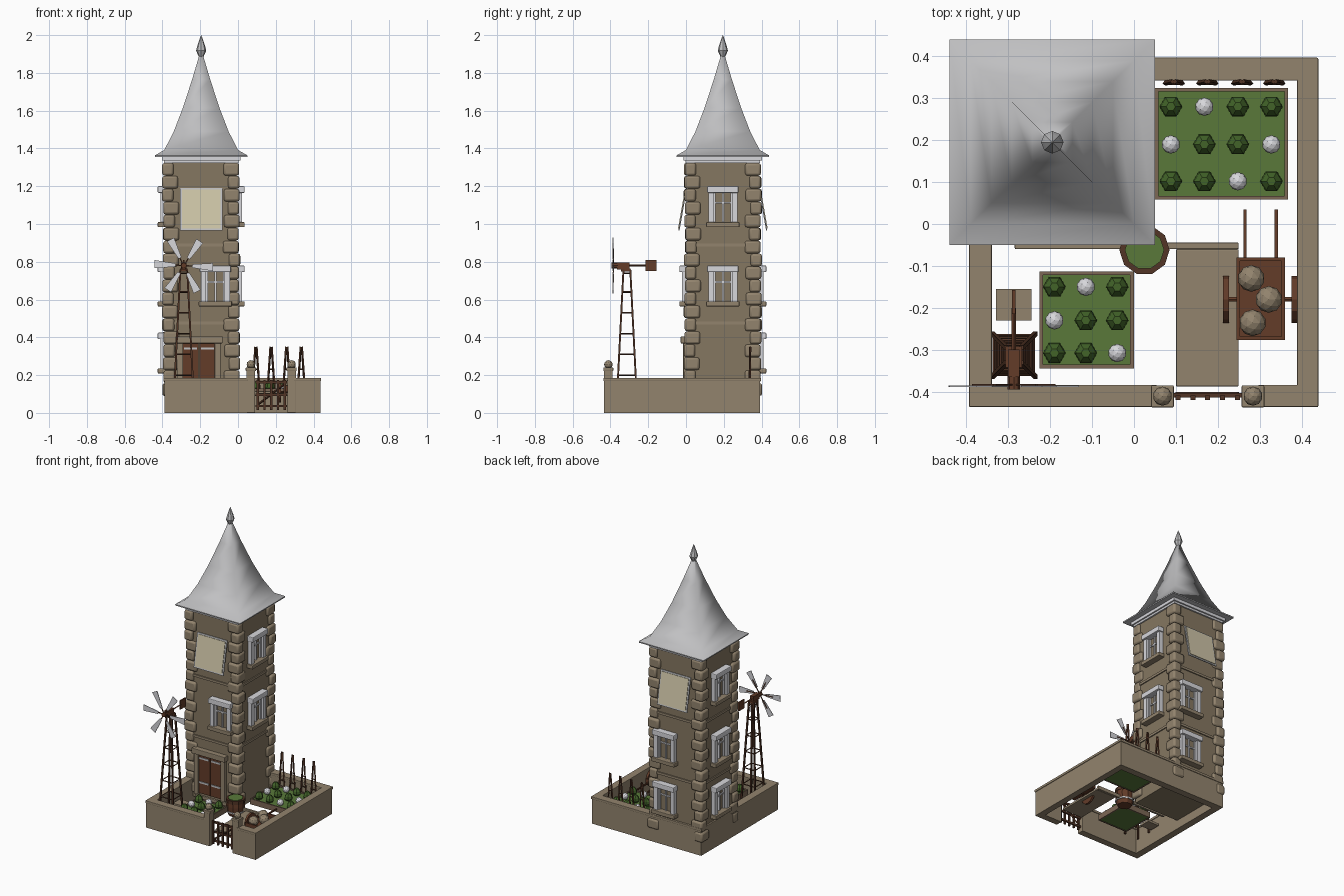
import bpy, bmesh, math, random
from mathutils import Matrix, Vector

if "Cube" in bpy.data.objects:
    bpy.data.objects.remove(bpy.data.objects["Cube"])

random.seed(4)
PI = math.pi
T = Matrix.Translation


def material(name, r, g, b):
    m = bpy.data.materials.new(name)
    m.diffuse_color = (r, g, b, 1)
    m.use_nodes = True
    m.node_tree.nodes["Principled BSDF"].inputs["Base Color"].default_value = m.diffuse_color
    return m


STONE = material("stone", 0.29, 0.23, 0.155)
WALL = material("wall_stone", 0.235, 0.185, 0.12)
ROOF = material("roof_grey", 0.53, 0.53, 0.54)
WHITE = material("white_trim", 0.68, 0.68, 0.71)
CREAM = material("cream_cloth", 0.62, 0.56, 0.39)
BROWN = material("red_brown_wood", 0.125, 0.045, 0.022)
DARK = material("dark_wood", 0.085, 0.035, 0.019)
TRIM = material("bed_wood", 0.20, 0.135, 0.09)
GRASS = material("bed_green", 0.10, 0.19, 0.042)
LEAF = material("leaf_green", 0.055, 0.125, 0.022)


class Part:
    """Collects primitive shapes and turns them into one object."""

    def __init__(self, name, mat, matrix=None):
        self.name, self.mat, self.m = name, mat, matrix or Matrix()
        self.bm = bmesh.new()

    def box(self, x0, x1, y0, y1, z0, z1, rot=None):
        m = T(((x0 + x1) / 2, (y0 + y1) / 2, (z0 + z1) / 2)) @ Matrix.Diagonal((x1 - x0, y1 - y0, z1 - z0, 1))
        bmesh.ops.create_cube(self.bm, size=1, matrix=(rot or Matrix()) @ m)
        return self

    def rod(self, p, q, r, sides=4):
        p, q = Vector(p), Vector(q)
        d = q - p
        m = T((p + q) / 2) @ d.to_track_quat('Z', 'Y').to_matrix().to_4x4()
        bmesh.ops.create_cone(self.bm, cap_ends=True, segments=sides, radius1=r, radius2=r, depth=d.length, matrix=m)
        return self

    def ball(self, c, r, sub=1):
        bmesh.ops.create_icosphere(self.bm, subdivisions=sub, radius=r, matrix=T(c))
        return self

    def rings(self, c, profile, sides, turn=0.0):
        """Stacked rings of (radius, height), closed at both ends."""
        rows = [[self.bm.verts.new((c[0] + r * math.cos(turn + 2 * PI * i / sides),
                                    c[1] + r * math.sin(turn + 2 * PI * i / sides), z))
                 for i in range(sides)] for r, z in profile]
        for a, b in zip(rows, rows[1:]):
            for i in range(sides):
                j = (i + 1) % sides
                self.bm.faces.new((a[i], a[j], b[j], b[i]))
        self.bm.faces.new(rows[0][::-1])
        self.bm.faces.new(rows[-1])
        return self

    def done(self, bevel=0, smooth=None):
        self.bm.transform(self.m)
        me = bpy.data.meshes.new(self.name)
        self.bm.to_mesh(me)
        self.bm.free()
        ob = bpy.data.objects.new(self.name, me)
        bpy.context.collection.objects.link(ob)
        me.materials.append(self.mat)
        if bevel:
            b = ob.modifiers.new("bevel", 'BEVEL')
            b.width, b.segments = bevel, 2
        if smooth is not None:
            bpy.ops.object.select_all(action='DESELECT')
            ob.select_set(True)
            bpy.context.view_layer.objects.active = ob
            bpy.ops.object.shade_smooth_by_angle(angle=math.radians(smooth))
        return ob


CX, CY = -0.195, 0.195


def square(part, h, z0, z1):
    return part.box(CX - h, CX + h, CY - h, CY + h, z0, z1)


# Tower walls and string courses
square(Part("tower_wall", WALL), 0.188, 0.06, 1.34).done()
bands = Part("string_courses", STONE)
for z in (0.468, 0.88):
    square(bands, 0.195, z, z + 0.016)
bands.done()

# Corner stones, alternating long and short sides
quoins = Part("corner_stones", STONE)
N, Z0, Z1 = 18, 0.09, 1.325
for sx in (-1, 1):
    for sy in (-1, 1):
        for i in range(N):
            long_x = (i + (sx == sy)) % 2
            lx, ly = (0.083, 0.06) if long_x else (0.06, 0.083)
            h = 0.2 + random.uniform(-0.002, 0.008)
            za = Z0 + (Z1 - Z0) * i / N
            xs = sorted((CX + sx * h, CX + sx * (h - lx)))
            ys = sorted((CY + sy * h, CY + sy * (h - ly)))
            quoins.box(*xs, *ys, za, za + (Z1 - Z0) / N - 0.002)
quoins.done(bevel=0.012, smooth=40)

# Cornice, eaves, curved roof and finial
cornice = Part("cornice", WHITE)
square(cornice, 0.198, 1.322, 1.335)
square(cornice, 0.208, 1.335, 1.36)
cornice.done()
square(Part("eaves", ROOF), 0.244, 1.355, 1.363).done()
R2 = math.sqrt(2)
prof = [(0.245, 1.363), (0.195, 1.392), (0.145, 1.49), (0.097, 1.615), (0.048, 1.765), (0.008, 1.9)]
roof = Part("roof", ROOF).rings((CX, CY), [(r * R2, z) for r, z in prof], 4, PI / 4)
bmesh.ops.delete(roof.bm, geom=[f for f in roof.bm.faces if abs(f.calc_center_median().z - 1.363) < 1e-4], context='FACES')
roof.done(smooth=120)
Part("finial", ROOF).rings((CX, CY), [(0.008, 1.875), (0.027, 1.918), (0.02, 1.945), (0.001, 2.0)], 8).done()


def facade(angle, u, z):
    """Frame on a tower side: local -y points outwards."""
    return T((CX, CY, z)) @ Matrix.Rotation(math.radians(angle), 4, 'Z') @ T((u, -0.188, 0))


# Windows: lintel, jambs, glazing bars and sill
def window(angle, u, z):
    m = facade(angle, u, z)
    lintel = Part("window_lintel", WHITE, m)
    lintel.box(-0.083, 0.083, -0.042, 0.01, 0.175, 0.21).done(bevel=0.005)
    frame = Part("window_frame", WHITE, m)
    for s in (-1, 1):
        frame.box(s * 0.063 - 0.014, s * 0.063 + 0.014, -0.028, 0.01, 0.02, 0.176)
        frame.box(s * 0.045 - 0.005, s * 0.045 + 0.005, -0.012, 0.01, 0.02, 0.176)
    frame.box(-0.005, 0.005, -0.009, 0.01, 0.02, 0.176)
    frame.box(-0.05, 0.05, -0.008, 0.01, 0.118, 0.127).done()
    Part("window_sill", STONE, m).box(-0.088, 0.088, -0.042, 0.01, -0.006, 0.02).done(bevel=0.004)


for spec in [(90, 0, 0.57), (90, 0, 0.99), (270, 0, 0.215), (270, 0, 0.57), (270, 0, 0.99),
             (0, 0.075, 0.57), (180, -0.075, 0.57), (180, -0.075, 0.215)]:
    window(*spec)

# Tilted awning panels at the top of front and back
for a in (0, 180):
    m = facade(a, 0, 1.187) @ T((0, -0.006, 0)) @ Matrix.Rotation(math.radians(-10), 4, 'X')
    Part("awning_border", ROOF, m).box(-0.112, 0.112, -0.002, 0.004, -0.225, 0.004).done()
    Part("awning_cloth", CREAM, m).box(-0.102, 0.102, -0.006, 0.0, -0.215, -0.006).done()

# Front door with stone surround and iron straps
m = facade(0, -0.012, 0)
Part("door", BROWN, m).box(-0.083, -0.002, -0.012, 0.01, 0.1, 0.368).box(0.002, 0.083, -0.012, 0.01, 0.1, 0.368).done()
straps = Part("door_straps", ROOF, m)
for z in (0.17, 0.335):
    for s in (-1, 1):
        straps.box(s * 0.045 - 0.035, s * 0.045 + 0.035, -0.017, 0, z, z + 0.012)
straps.done()
surround = Part("door_surround", STONE, m).box(-0.125, 0.125, -0.035, 0.01, 0.368, 0.405)
for s in (-1, 1):
    surround.box(s * 0.1 - 0.017, s * 0.1 + 0.017, -0.022, 0.01, 0.09, 0.37)
surround.done(bevel=0.004)

# Yard walls with overhanging caps
wall, cap = Part("yard_wall", STONE), Part("yard_wall_cap", STONE)
for x0, x1, y0, y1 in [(-0.39, -0.343, -0.433, 0.393), (0.393, 0.436, -0.433, 0.393),
                       (-0.344, 0.394, 0.346, 0.393), (-0.344, 0.05, -0.433, -0.388), (0.3, 0.394, -0.433, -0.388)]:
    wall.box(x0, x1, y0, y1, 0, 0.17)
    cap.box(x0 - 0.004, x1 + 0.004, y0 - 0.004, y1 + 0.004, 0.168, 0.185)
wall.done()
cap.done(bevel=0.003)

# Gate posts with ball tops, and the gate
posts, balls = Part("gate_posts", STONE), Part("gate_post_balls", STONE)
for x in (0.068, 0.284):
    posts.box(x - 0.023, x + 0.023, -0.435, -0.388, 0, 0.225)
    posts.box(x - 0.027, x + 0.027, -0.438, -0.385, 0.222, 0.24)
    balls.ball((x, -0.411, 0.256), 0.023, 2)
posts.done(bevel=0.003)
balls.done()
gate = Part("gate", DARK)
for i in range(5):
    x = 0.105 + i * 0.0355
    gate.box(x - 0.006, x + 0.006, -0.42, -0.41, 0.015, 0.175)
for z in (0.03, 0.09, 0.155):
    gate.box(0.092, 0.26, -0.414, -0.404, z, z + 0.013)
gate.rod((0.1, -0.407, 0.04), (0.25, -0.407, 0.155), 0.006).done()

# Path, doorstep strip and windmill slab
Part("path", STONE).box(0.1, 0.25, -0.388, -0.06, 0.09, 0.105).done(bevel=0.003)
Part("path_edge", STONE).box(-0.285, 0.25, -0.06, -0.044, 0.09, 0.115).done(bevel=0.003)
Part("paving_slab", STONE).box(-0.33, -0.245, -0.23, -0.155, 0.09, 0.105).done()


# Planted beds
def bed(x0, x1, y0, y1, xs, ys, whites):
    t = 0.009
    frame = Part("bed_frame", TRIM).box(x0, x1, y0, y0 + t, 0.09, 0.128).box(x0, x1, y1 - t, y1, 0.09, 0.128)
    frame.box(x0, x0 + t, y0, y1, 0.09, 0.128).box(x1 - t, x1, y0, y1, 0.09, 0.128).done()
    Part("bed_soil", GRASS).box(x0 + t, x1 - t, y0 + t, y1 - t, 0.092, 0.12).done()
    bushes, blooms = Part("bushes", LEAF), Part("white_blooms", WHITE)
    for i, x in enumerate(xs):
        for j, y in enumerate(ys):
            if (i, j) in whites:
                blooms.ball((x, y, 0.138), 0.022, 2)
            else:
                bushes.rings((x, y), [(0.015, 0.116), (0.027, 0.132), (0.024, 0.15), (0.011, 0.166)], 6)
    bushes.done()
    blooms.done()


bed(0.05, 0.368, 0.058, 0.325, (0.088, 0.168, 0.248, 0.328), (0.102, 0.19, 0.28), {(1, 2), (0, 1), (3, 1), (2, 0)})
bed(-0.226, 0, -0.345, -0.113, (-0.19, -0.115, -0.04), (-0.308, -0.23, -0.15), {(1, 2), (0, 1), (2, 0)})

# Climbing frames along the back wall
stakes = Part("plant_stakes", DARK)
for x in (0.095, 0.175, 0.258, 0.335):
    for s in (-1, 1):
        stakes.rod((x + s * 0.021, 0.336, 0.09), (x + s * 0.003, 0.34, 0.35), 0.006)
    for z, w in ((0.16, 0.02), (0.23, 0.015)):
        stakes.rod((x - w, 0.336, z), (x + w, 0.336, z), 0.004)
stakes.done()

# Water barrel
Part("barrel", BROWN).rings((0.025, -0.062), [(0.045, 0.06), (0.056, 0.09), (0.058, 0.125), (0.056, 0.17)], 10).done()
Part("barrel_rim", DARK).rings((0.025, -0.062), [(0.06, 0.15), (0.06, 0.172)], 10).done()
Part("barrel_hoop", ROOF).rings((0.025, -0.062), [(0.059, 0.085), (0.06, 0.095)], 10).done()
Part("barrel_filling", GRASS).rings((0.025, -0.062), [(0.047, 0.16), (0.047, 0.176)], 10).done()

# Hand cart with sacks
cart = Part("cart", BROWN).box(0.245, 0.36, -0.277, -0.08, 0.11, 0.125)
for x in (0.245, 0.352):
    cart.box(x, x + 0.008, -0.277, -0.08, 0.12, 0.145)
for y in (-0.277, -0.088):
    cart.box(0.245, 0.36, y, y + 0.008, 0.12, 0.145)
for x in (0.265, 0.34):
    cart.box(x - 0.004, x + 0.004, -0.085, 0.035, 0.118, 0.127)
cart.rod((0.215, -0.18, 0.11), (0.388, -0.18, 0.11), 0.006, 6).done()
wheels = Part("cart_wheels", BROWN)
for x in (0.22, 0.383):
    wheels.rod((x - 0.007, -0.18, 0.11), (x + 0.007, -0.18, 0.11), 0.056, 12)
wheels.done()
sacks = Part("sacks", STONE)
for x, y in ((0.28, -0.13), (0.322, -0.18), (0.283, -0.236)):
    sacks.ball((x, y, 0.15), 0.032, 2)
sacks.done()

# Windmill tower, head and tail
WX, WY, HZ = -0.287, -0.313, 0.78
legs = Part("windmill_legs", DARK)


def leg(sx, sy, z):
    w = 0.052 - 0.034 * (z - 0.09) / 0.67
    return (WX + sx * w, WY + sy * w, z)


corners = [(-1, -1), (1, -1), (1, 1), (-1, 1)]
for a, b in zip(corners, corners[1:] + corners[:1]):
    legs.rod(leg(*a, 0.09), leg(*a, 0.76), 0.007)
    for z in (0.2, 0.31, 0.42, 0.53, 0.64, 0.74):
        legs.rod(leg(*a, z), leg(*b, z), 0.004)
legs.done()
head = Part("windmill_head", BROWN).box(WX - 0.02, WX + 0.02, WY - 0.03, WY + 0.02, 0.748, 0.765)
head.box(WX - 0.014, WX + 0.014, -0.365, -0.3, 0.76, 0.797)
head.rod((WX, -0.395, HZ), (WX, -0.36, HZ), 0.015, 8)
head.rod((WX, -0.31, HZ), (WX, -0.2, HZ), 0.005)
head.box(WX - 0.004, WX + 0.004, -0.215, -0.157, 0.75, 0.81).done()

# Six windmill blades on spokes
blades, spokes = Part("windmill_blades", WHITE), Part("windmill_spokes", DARK)
for k in range(6):
    rot = T((WX, -0.387, HZ)) @ Matrix.Rotation(math.radians(3 + 60 * k), 4, 'Y')
    vs = [blades.bm.verts.new(rot @ Vector((x, y, z))) for y in (-0.002, 0.002)
          for x, z in ((0.045, -0.009), (0.155, -0.021), (0.155, 0.021), (0.045, 0.009))]
    for f in ((0, 1, 2, 3), (7, 6, 5, 4), (0, 4, 5, 1), (1, 5, 6, 2), (2, 6, 7, 3), (3, 7, 4, 0)):
        blades.bm.faces.new([vs[i] for i in f])
    spokes.box(0.0, 0.1, 0.001, 0.005, -0.003, 0.003, rot)
bmesh.ops.recalc_face_normals(blades.bm, faces=blades.bm.faces[:])
blades.done()
spokes.done()
